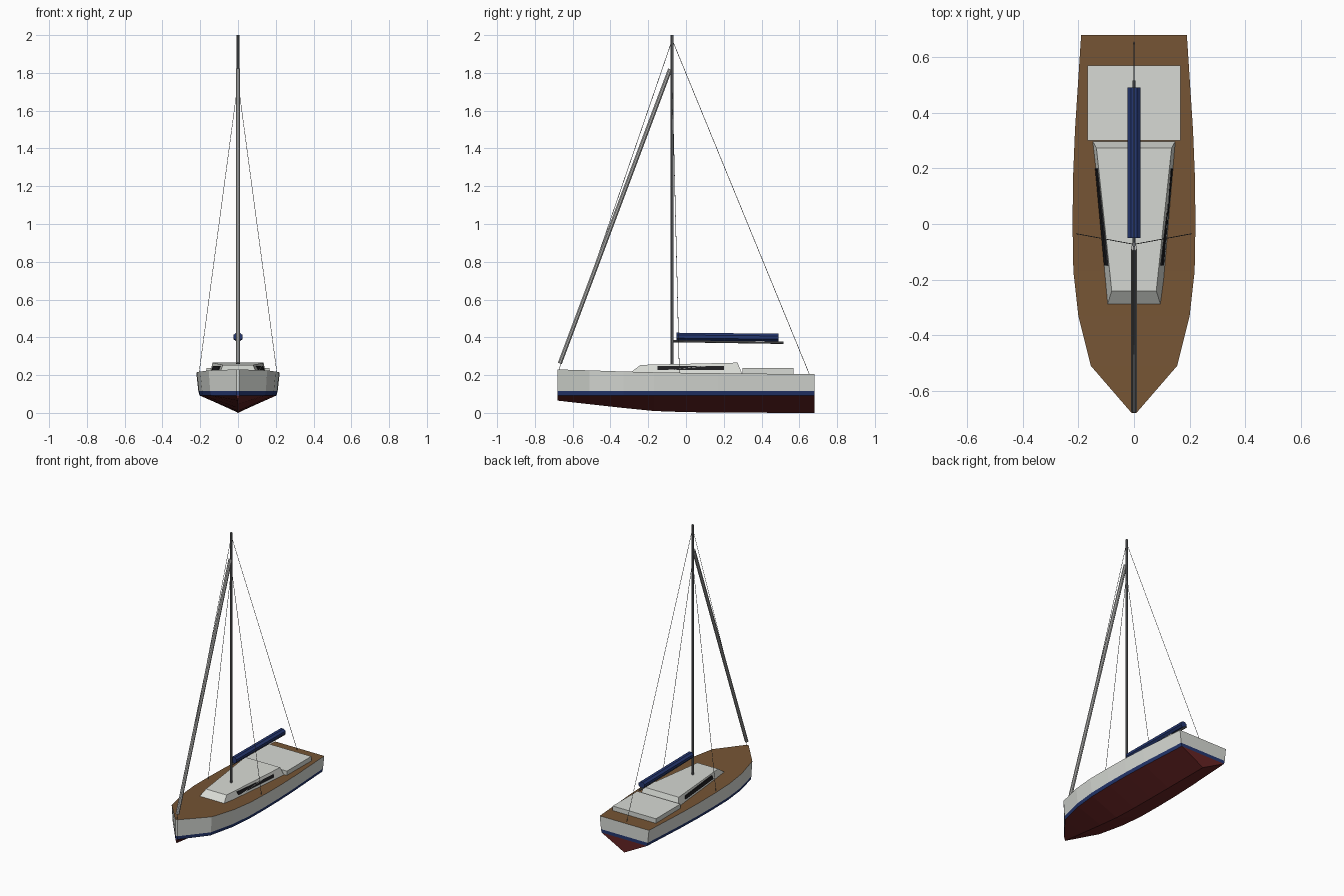
import bpy, bmesh, math
from mathutils import Vector

cube = bpy.data.objects.get("Cube")
if cube:
    bpy.data.objects.remove(cube, do_unlink=True)


def material(name, colour):
    m = bpy.data.materials.new(name)
    m.use_nodes = True
    rgba = (*colour, 1)
    m.diffuse_color = rgba
    m.node_tree.nodes["Principled BSDF"].inputs["Base Color"].default_value = rgba
    return m


WHITE = material("off white", (0.68, 0.70, 0.66))
TEAK = material("teak brown", (0.18, 0.09, 0.035))
BLUE = material("navy blue", (0.018, 0.038, 0.16))
RED = material("dark red", (0.13, 0.017, 0.017))
METAL = material("spar grey", (0.15, 0.155, 0.16))
SAIL = material("furled sail grey", (0.45, 0.45, 0.44))
GLASS = material("window black", (0.012, 0.012, 0.014))


def add_object(name, bm, mats):
    bmesh.ops.recalc_face_normals(bm, faces=bm.faces)
    mesh = bpy.data.meshes.new(name)
    bm.to_mesh(mesh)
    bm.free()
    for m in mats:
        mesh.materials.append(m)
    ob = bpy.data.objects.new(name, mesh)
    bpy.context.collection.objects.link(ob)
    return ob


def loft(name, rings, mats, row_material=lambda i: 0):
    """Skin closed rings of equal length and cap both ends."""
    bm = bmesh.new()
    rows = [[bm.verts.new(p) for p in ring] for ring in rings]
    n = len(rows[0])
    for a, b in zip(rows, rows[1:]):
        for i in range(n):
            j = (i + 1) % n
            bm.faces.new((a[i], a[j], b[j], b[i])).material_index = row_material(i)
    for row in (rows[0], rows[-1]):
        bm.faces.new(row)
    return add_object(name, bm, mats)


def rod(name, start, end, radius, mat, sides=8, flatten=1.0):
    """Prism between two points, flattened upright if wanted."""
    start, end = Vector(start), Vector(end)
    axis = (end - start).normalized()
    side = Vector((1, 0, 0))
    side = (side - axis * side.dot(axis)).normalized()
    up = axis.cross(side)
    rings = []
    for centre in (start, end):
        ring = []
        for k in range(sides):
            a = math.tau * (k + 0.5) / sides
            ring.append(centre + radius * (side * math.cos(a) + up * math.sin(a) * flatten))
        rings.append(ring)
    return loft(name, rings, [mat])


# Hull: stations of y, half beam, deck height, keel height
STATIONS = [(-0.68, 0.008, 0.230, 0.065), (-0.51, 0.155, 0.225, 0.046),
            (-0.33, 0.200, 0.219, 0.026), (-0.17, 0.218, 0.215, 0.010),
            (0.0, 0.221, 0.212, 0.004), (0.17, 0.219, 0.210, 0.002),
            (0.34, 0.212, 0.208, 0.001), (0.68, 0.190, 0.205, 0.0)]
CHINE, STRIPE = 0.092, 0.115
bm = bmesh.new()
rows = []
for y, w, deck, keel in STATIONS:
    half = [(w, deck), (w * 0.95, STRIPE), (w * 0.92, CHINE), (0, keel)]
    ring = half + [(-x, z) for x, z in half[-2::-1]]
    rows.append([bm.verts.new((x, y, z)) for x, z in ring])
COLOURS = [0, 1, 2, 2, 1, 0, 3]
for a, b in zip(rows, rows[1:]):
    for i in range(7):
        j = (i + 1) % 7
        bm.faces.new((a[i], a[j], b[j], b[i])).material_index = COLOURS[i]
for r in (rows[0], rows[-1]):
    for i in range(3):
        corners = [r[i], r[i + 1], r[5 - i], r[6 - i]] if i < 2 else [r[2], r[3], r[4]]
        bm.faces.new(corners).material_index = COLOURS[i]
add_object("hull", bm, [WHITE, BLUE, RED, TEAK])


# Cabin with sloping walls
def frustum_ring(y0, w0, z0, y1, w1, z1):
    return [(-w0, y0, z0), (w0, y0, z0), (w1, y1, z1), (-w1, y1, z1)]


loft("cabin", [frustum_ring(-0.305, 0.10, 0.205, 0.30, 0.15, 0.200),
               frustum_ring(-0.24, 0.08, 0.254, 0.273, 0.135, 0.266)], [WHITE])

# Cockpit block behind the cabin
loft("cockpit", [frustum_ring(0.30, 0.167, 0.20, 0.57, 0.167, 0.20),
                 frustum_ring(0.30, 0.167, 0.238, 0.57, 0.167, 0.238)], [WHITE])


# Side windows: thin plates lying on the cabin walls
def wall_x(y, z):
    low = 0.10 + 0.05 * (y + 0.305) / 0.605
    high = 0.08 + 0.055 * (y + 0.24) / 0.513
    return low + (high - low) * (z - 0.203) / 0.058


for label, s in (("left", 1), ("right", -1)):
    outline = [(-0.15, 0.226), (0.20, 0.226), (0.20, 0.247), (-0.15, 0.247)]
    loft(label + "_window", [[(s * (wall_x(y, z) + d), y, z) for y, z in outline]
                             for d in (-0.003, 0.004)], [GLASS])

# Spars and stowed sails
MAST_Y = -0.073
rod("mast", (0, MAST_Y, 0.25), (0, MAST_Y, 2.0), 0.0085, METAL)
rod("boom", (0, MAST_Y, 0.380), (0, 0.515, 0.371), 0.0065, METAL)
rod("sail_cover", (0, -0.05, 0.404), (0, 0.49, 0.399), 0.026, BLUE, flatten=0.85)
rod("furled_headsail", (0, -0.668, 0.262), (0, -0.084, 1.82), 0.012, SAIL)

# Standing rigging
WIRE = 0.0014
rod("forestay", (0, -0.674, 0.225), (0, MAST_Y, 1.975), WIRE, METAL, 6)
rod("backstay", (0, 0.655, 0.20), (0, MAST_Y, 1.975), WIRE, METAL, 6)
for label, s in (("left", 1), ("right", -1)):
    rod(label + "_shroud", (s * 0.207, -0.035, 0.205), (0, MAST_Y, 1.75), WIRE, METAL, 6)
